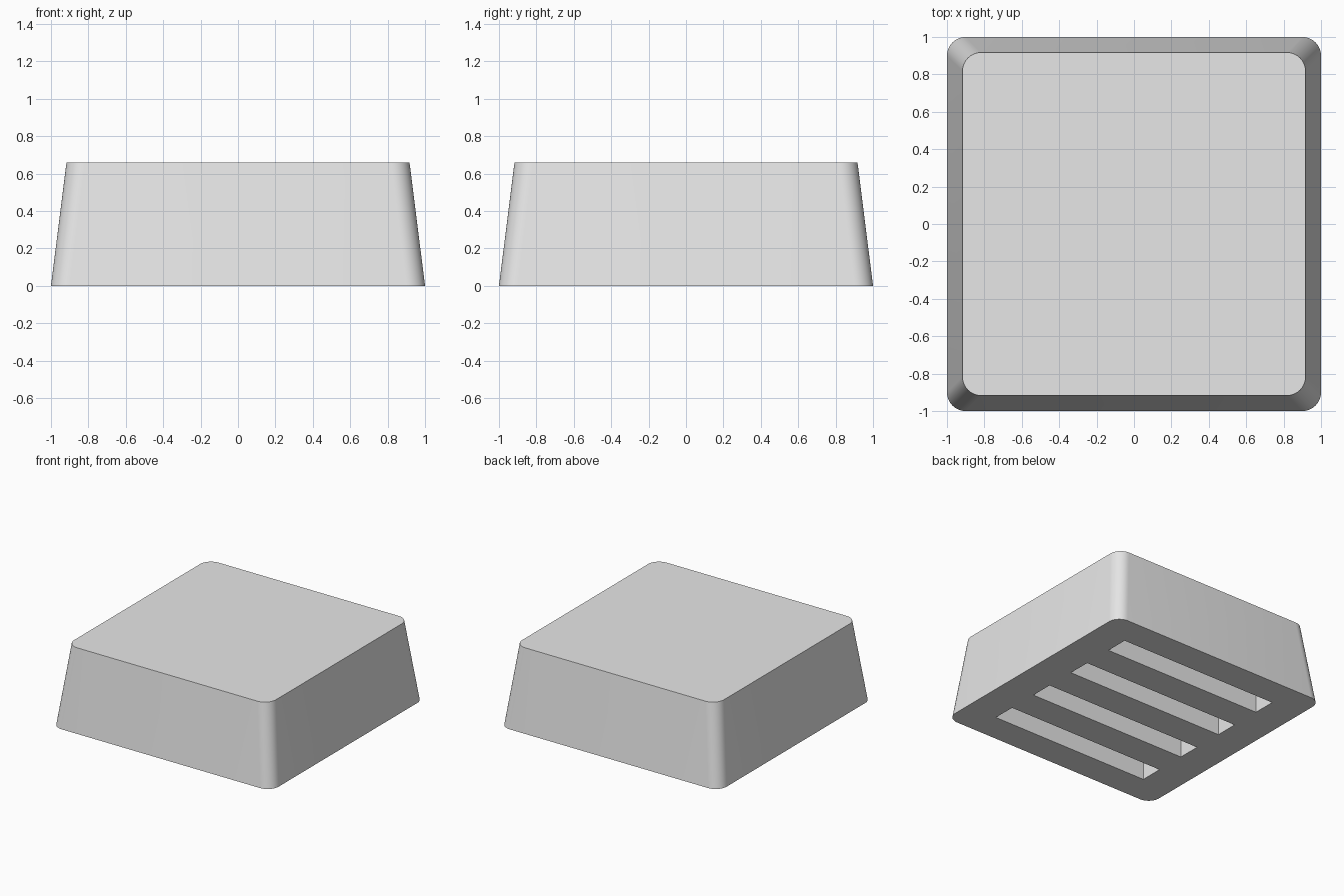
import bpy, bmesh, math

if "Cube" in bpy.data.objects:
    bpy.data.objects.remove(bpy.data.objects["Cube"])

HEIGHT = 0.66
RADIUS = 0.1
SLOT_LENGTH, SLOT_WIDTH, SLOT_PITCH, SLOT_DEPTH = 1.45, 0.19, 0.44, 0.40

grey = bpy.data.materials.new("light grey")
grey.diffuse_color = (0.8, 0.8, 0.8, 1)
grey.use_nodes = True
grey.node_tree.nodes["Principled BSDF"].inputs["Base Color"].default_value = grey.diffuse_color


def rounded_square(bm, half, z, segments=10):
    """Ring of vertices around a square with rounded corners."""
    c = half - RADIUS
    ring = []
    for k, (sx, sy) in enumerate([(1, 1), (-1, 1), (-1, -1), (1, -1)]):
        for i in range(segments + 1):
            a = math.pi / 2 * (k + i / segments)
            ring.append(bm.verts.new((sx * c + RADIUS * math.cos(a),
                                      sy * c + RADIUS * math.sin(a), z)))
    return ring


def make_object(name, bm):
    bmesh.ops.recalc_face_normals(bm, faces=bm.faces[:])
    mesh = bpy.data.meshes.new(name)
    bm.to_mesh(mesh)
    bm.free()
    mesh.materials.append(grey)
    obj = bpy.data.objects.new(name, mesh)
    bpy.context.collection.objects.link(obj)
    return obj


# Tapered block with rounded corners
bm = bmesh.new()
low = rounded_square(bm, 1.0, 0)
top = rounded_square(bm, 0.917, HEIGHT)
n = len(low)
for i in range(n):
    j = (i + 1) % n
    bm.faces.new((low[i], low[j], top[j], top[i]))
bm.faces.new(top)
bm.faces.new(low[::-1])
block = make_object("tapered_block", bm)

# Four parallel slots in the underside
bm = bmesh.new()
for k in range(4):
    box = bmesh.ops.create_cube(bm, size=1)["verts"]
    bmesh.ops.scale(bm, vec=(SLOT_LENGTH, SLOT_WIDTH, 2 * SLOT_DEPTH), verts=box)
    bmesh.ops.translate(bm, vec=(0, (k - 1.5) * SLOT_PITCH, 0), verts=box)
cutter = make_object("slot_cutter", bm)
cutter.hide_render = True

cut = block.modifiers.new("slots", 'BOOLEAN')
cut.operation = 'DIFFERENCE'
cut.solver = 'EXACT'
cut.object = cutter
bpy.ops.object.select_all(action='DESELECT')
bpy.context.view_layer.objects.active = block
block.select_set(True)
bpy.ops.object.modifier_apply(modifier=cut.name)
bpy.data.objects.remove(cutter)

# Smooth rounded corners, crisp edges elsewhere
bpy.ops.object.shade_smooth_by_angle(angle=math.radians(30))
